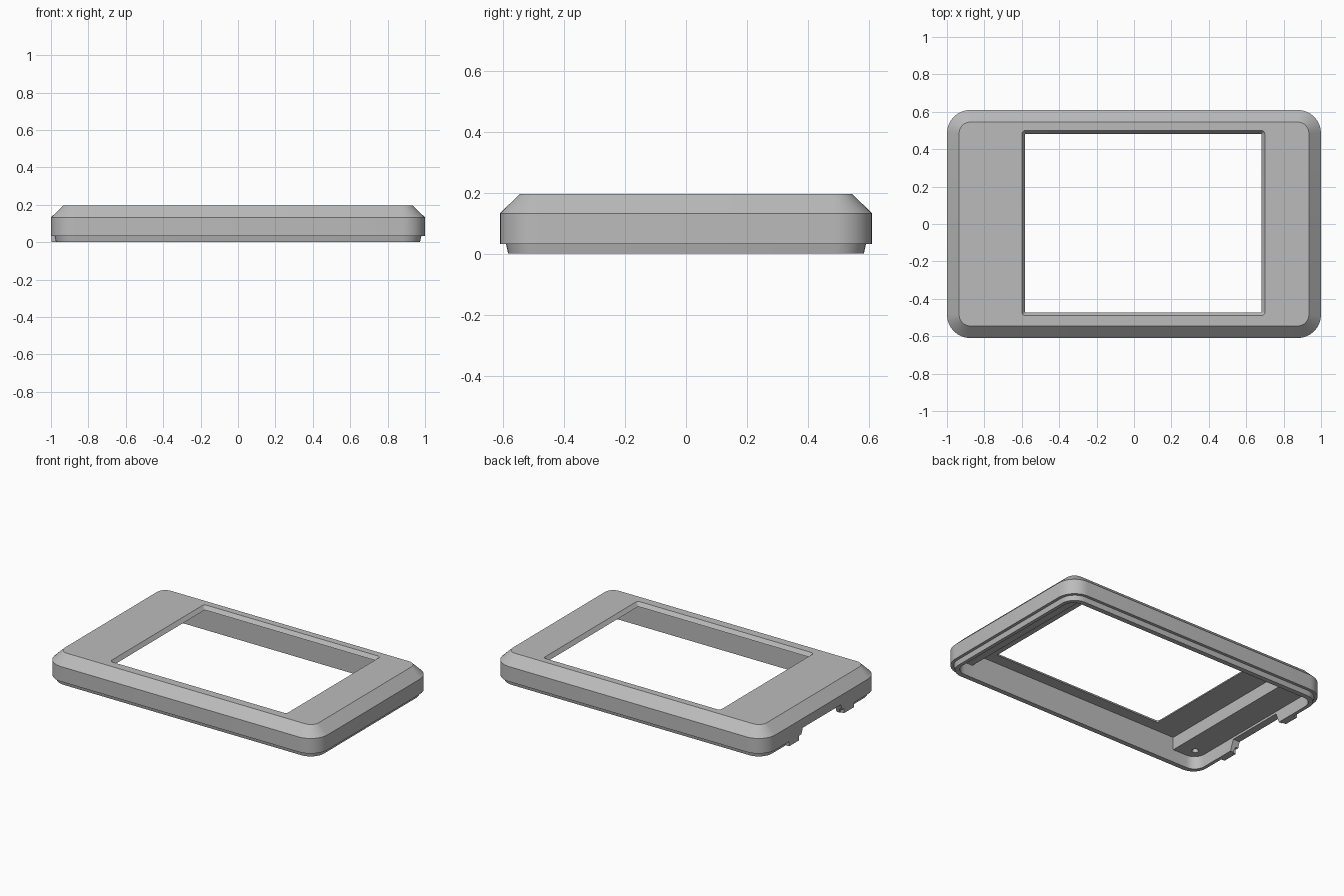
import bpy, bmesh, math

cube = bpy.data.objects.get("Cube")
if cube:
    bpy.data.objects.remove(cube, do_unlink=True)

grey = bpy.data.materials.new("light_grey_plastic")
grey.use_nodes = True
grey.diffuse_color = (0.5, 0.5, 0.5, 1)
grey.node_tree.nodes["Principled BSDF"].inputs["Base Color"].default_value = (0.5, 0.5, 0.5, 1)


def add_object(name, bm):
    bmesh.ops.recalc_face_normals(bm, faces=bm.faces)
    mesh = bpy.data.meshes.new(name)
    bm.to_mesh(mesh)
    bm.free()
    mesh.materials.append(grey)
    obj = bpy.data.objects.new(name, mesh)
    bpy.context.collection.objects.link(obj)
    return obj


def loft(name, x0, x1, y0, y1, radius, levels, steps=8):
    """Stack of rounded rectangles, each given as (inset, z)."""
    bm = bmesh.new()
    rings = []
    corners = ((x1, y1, -1, -1), (x0, y1, 1, -1), (x0, y0, 1, 1), (x1, y0, -1, 1))
    for inset, z in levels:
        ring = []
        for quarter, (x, y, sx, sy) in enumerate(corners):
            for i in range(steps + 1):
                a = (quarter + i / steps) * math.pi / 2
                r = radius - inset
                ring.append(bm.verts.new((x + sx * radius + r * math.cos(a),
                                          y + sy * radius + r * math.sin(a), z)))
        rings.append(ring)
    n = len(rings[0])
    for low, high in zip(rings, rings[1:]):
        for i in range(n):
            j = (i + 1) % n
            bm.faces.new((low[i], low[j], high[j], high[i]))
    bm.faces.new(rings[0][::-1])
    bm.faces.new(rings[-1])
    return add_object(name, bm)


def box(name, x0, x1, y0, y1, z0, z1, flare=0):
    """Box whose lower face is longer in y by flare at each end."""
    bm = bmesh.new()
    bmesh.ops.create_cube(bm, size=1)
    for v in bm.verts:
        low = v.co.z < 0
        extra = flare if low else 0
        v.co = (x1 if v.co.x > 0 else x0,
                y1 + extra if v.co.y > 0 else y0 - extra,
                z0 if low else z1)
    return add_object(name, bm)


def cylinder(name, x, y, z0, z1, r):
    bm = bmesh.new()
    bmesh.ops.create_cone(bm, cap_ends=True, segments=20, radius1=r, radius2=r, depth=z1 - z0)
    bmesh.ops.translate(bm, verts=bm.verts, vec=(x, y, (z0 + z1) / 2))
    return add_object(name, bm)


# Outer shell: stepped lip, upright wall, wide chamfer
shell = loft("bezel_shell", -1, 1, -0.61, 0.61, 0.125,
             [(0.027, 0), (0.02, 0.032), (0, 0.032), (0, 0.132), (0.065, 0.195)])

# Shallow recess over the whole underside, deep recess around the window
cutters = [
    loft("recess_cutter", -0.95, 0.95, -0.55, 0.55, 0.075, [(0, -0.05), (0, 0.085)]),
    box("deep_recess_cutter", -0.77, 0.81, -0.55, 0.55, -0.06, 0.17),
    # Window with sloping sides
    loft("window_cutter", -0.61, 0.71, -0.50, 0.51, 0.03,
         [(0.028, 0.15), (0.028, 0.17), (0.01, 0.195), (0.01, 0.25)], 4),
    # Cable notch in the short side
    box("notch_cutter", -1.1, -0.9, -0.2, 0.2, -0.02, 0.07, 0.035),
]
# Blind screw holes
for x in (-0.88, 0.87):
    for y in (-0.475, 0.475):
        cutters.append(cylinder("screw_hole_cutter", x, y, 0.06, 0.13, 0.02))

for cutter in cutters:
    cutter.hide_render = True
    mod = shell.modifiers.new(cutter.name, 'BOOLEAN')
    mod.operation = 'DIFFERENCE'
    mod.solver = 'EXACT'
    mod.object = cutter

# Bake the cuts and drop the cutters
graph = bpy.context.evaluated_depsgraph_get()
baked = bpy.data.meshes.new_from_object(shell.evaluated_get(graph))
shell.modifiers.clear()
shell.data = baked
for cutter in cutters:
    bpy.data.objects.remove(cutter, do_unlink=True)

# Small tabs beside the notch
for side in (-1, 1):
    ends = sorted((side * 0.235, side * 0.34))
    box("notch_tab", -0.998, -0.952, ends[0], ends[1], 0, 0.04)

bpy.ops.object.select_all(action='DESELECT')
shell.select_set(True)
bpy.context.view_layer.objects.active = shell
bpy.ops.object.shade_smooth_by_angle(angle=math.radians(25))
